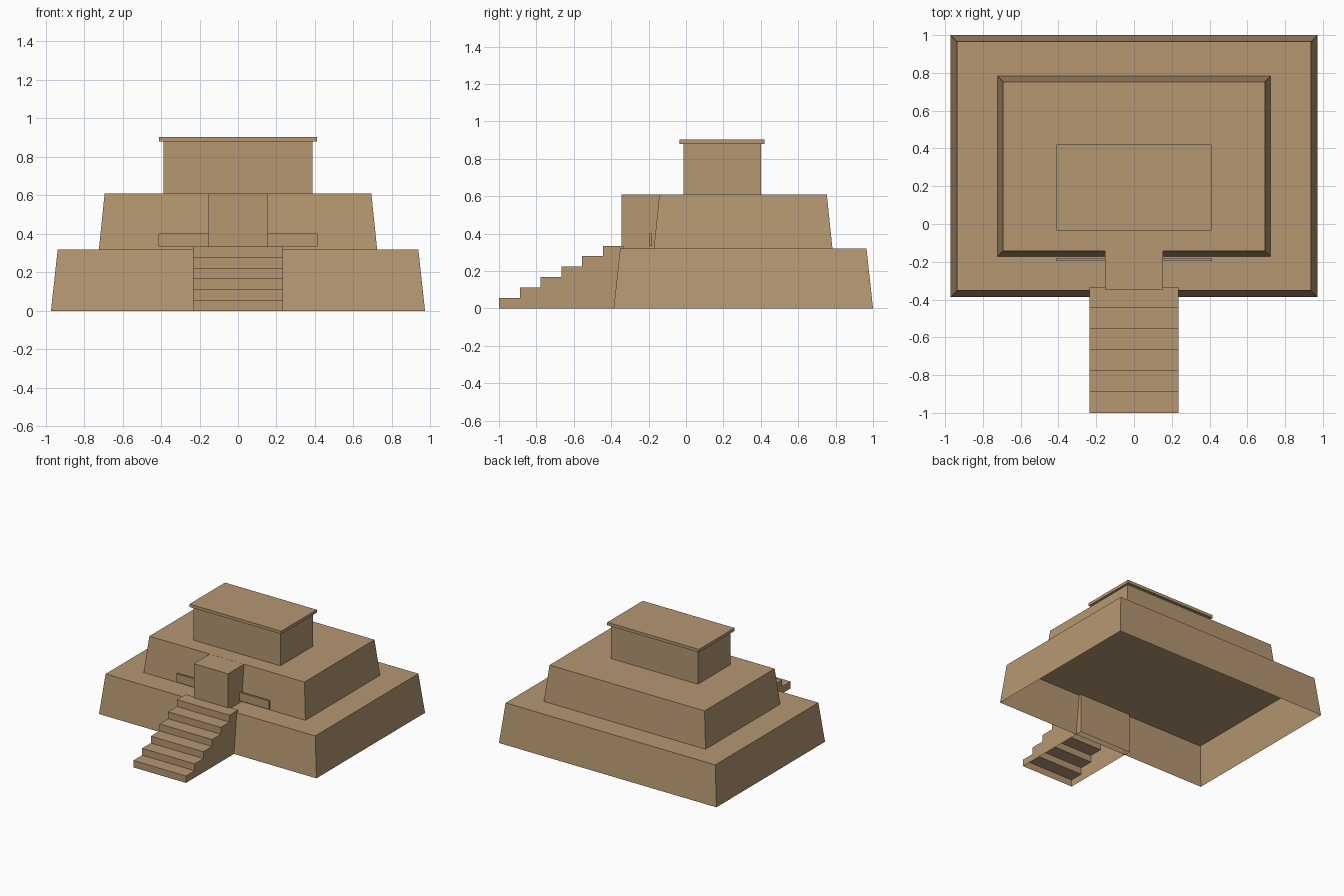
import bpy
import bmesh

cube = bpy.data.objects.get("Cube")
if cube:
    bpy.data.objects.remove(cube, do_unlink=True)

sandstone = bpy.data.materials.new("sandstone")
sandstone.use_nodes = True
colour = (0.46, 0.31, 0.165, 1.0)
sandstone.diffuse_color = colour
bsdf = next(n for n in sandstone.node_tree.nodes if n.type == 'BSDF_PRINCIPLED')
bsdf.inputs["Base Color"].default_value = colour
bsdf.inputs["Roughness"].default_value = 0.9


def finish(name, bm):
    mesh = bpy.data.meshes.new(name)
    bm.to_mesh(mesh)
    bm.free()
    mesh.materials.append(sandstone)
    obj = bpy.data.objects.new(name, mesh)
    bpy.context.collection.objects.link(obj)
    return obj


def block(name, half_x, y0, y1, z0, z1, inset=0.0, open_bottom=False):
    """Box symmetric in x, with its top pulled in by inset on all sides."""
    bm = bmesh.new()
    bmesh.ops.create_cube(bm, size=2)
    for v in bm.verts:
        top = v.co.z > 0
        pull = inset if top else 0.0
        v.co.x *= half_x - pull
        v.co.y = y1 - pull if v.co.y > 0 else y0 + pull
        v.co.z = z1 if top else z0
    if open_bottom:
        floor = [f for f in bm.faces if f.normal.z < -0.9 or
                 all(abs(v.co.z - z0) < 1e-5 for v in f.verts)]
        bmesh.ops.delete(bm, geom=floor, context='FACES_ONLY')
    return finish(name, bm)


def stairs(name, half_x, y0, y1, height, steps):
    """Stepped profile swept across x, left open underneath."""
    run, rise = (y1 - y0) / steps, height / steps
    profile = [(y0, 0.0)]
    for i in range(steps):
        profile += [(y0 + i * run, (i + 1) * rise),
                    (y0 + (i + 1) * run, (i + 1) * rise)]
    profile.append((y1, 0.0))
    bm = bmesh.new()
    left = [bm.verts.new((half_x, y, z)) for y, z in profile]
    right = [bm.verts.new((-half_x, y, z)) for y, z in profile]
    for i in range(len(profile) - 1):
        bm.faces.new((left[i], left[i + 1], right[i + 1], right[i]))
    # Side walls as one column per step
    bm.faces.new(left)
    bm.faces.new(right[::-1])
    bmesh.ops.recalc_face_normals(bm, faces=bm.faces[:])
    return finish(name, bm)


# Sloping terraces
block("lower_terrace", 0.972, -0.387, 1.0, 0.0, 0.32, 0.035, open_bottom=True)
block("upper_terrace", 0.723, -0.172, 0.783, 0.32, 0.61, 0.03, open_bottom=True)

# Temple room and roof slab
block("temple_room", 0.388, -0.013, 0.402, 0.61, 0.88, open_bottom=True)
block("roof_slab", 0.41, -0.034, 0.42, 0.88, 0.904)

# Landing block in front of the upper terrace, with a low bar behind it
block("landing_block", 0.153, -0.346, -0.143, 0.32, 0.61, open_bottom=True)
block("front_bar", 0.413, -0.197, -0.181, 0.335, 0.402)

# Entrance stairs
stairs("entrance_stairs", 0.235, -1.0, -0.333, 0.335, 6)
